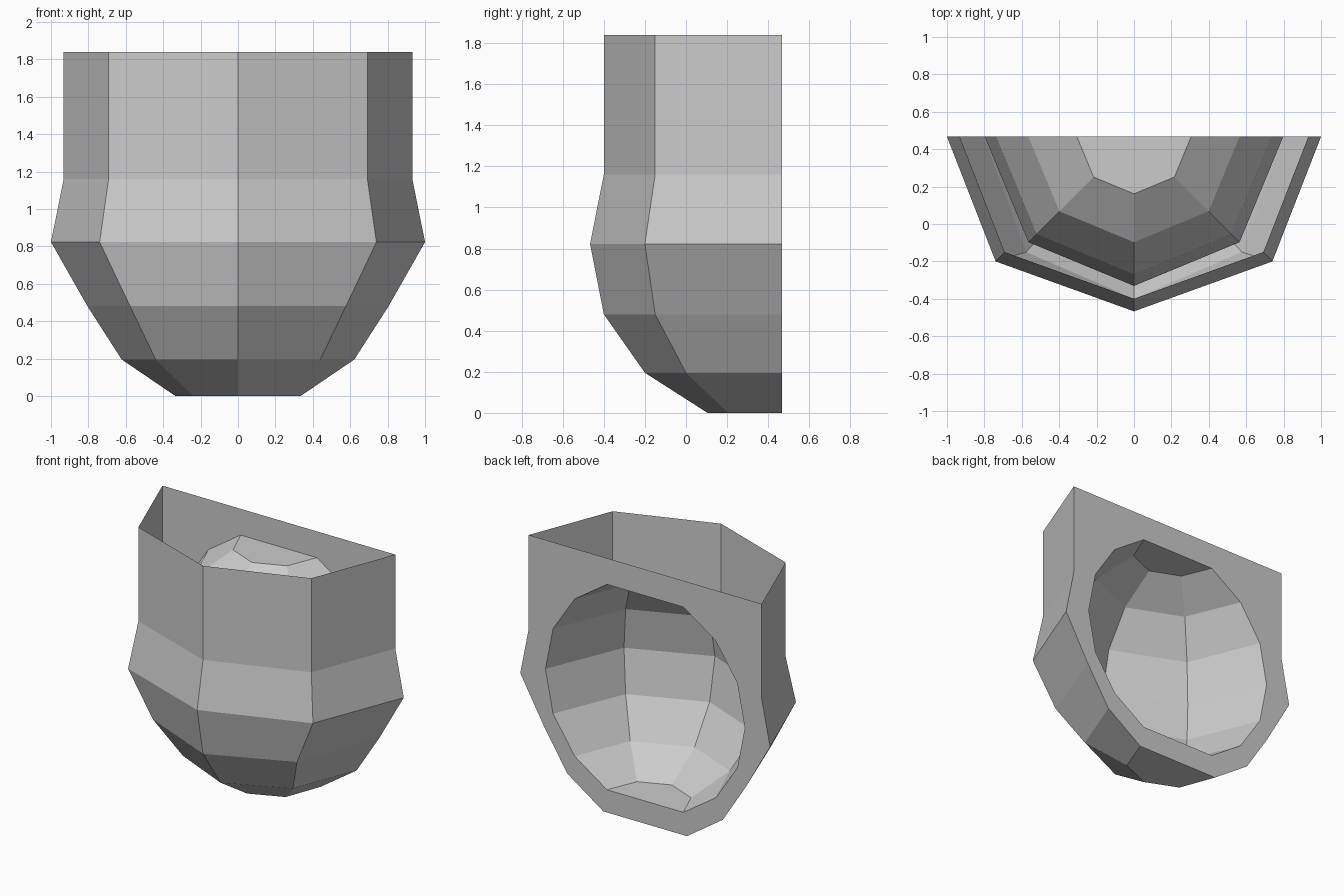
import bpy
import bmesh
from math import sin, cos, pi

cube = bpy.data.objects.get("Cube")
if cube:
    bpy.data.objects.remove(cube)

BACK = 0.467
grey = bpy.data.materials.new("plain grey")
grey.use_nodes = True
colour = (0.6, 0.6, 0.6, 1)
grey.diffuse_color = colour
grey.node_tree.nodes["Principled BSDF"].inputs["Base Color"].default_value = colour

bm = bmesh.new()


def half_ring(z, side, corner_x, corner_y, front_y):
    """Five points from the right back edge round the front to the left one."""
    points = [(-side, BACK), (-corner_x, corner_y), (0, front_y),
              (corner_x, corner_y), (side, BACK)]
    return [bm.verts.new((x, y, z)) for x, y in points]


def skin(rings):
    for lower, upper in zip(rings, rings[1:]):
        for i in range(4):
            bm.faces.new((lower[i], lower[i + 1], upper[i + 1], upper[i]))


def back_outline(rings):
    """Edges of the closed loop that the rings leave on the back plane."""
    loop = [r[0] for r in rings] + [r[-1] for r in reversed(rings)]
    pairs = zip(loop, loop[1:] + loop[:1])
    return [bm.edges.get(p) or bm.edges.new(p) for p in pairs]


# Outer bowl: height, side x, corner x, corner y, front y
bowl = [half_ring(*row) for row in (
    (0.0, 0.335, 0.237, 0.205, 0.105),
    (0.195, 0.622, 0.44, 0.0, -0.2),
    (0.48, 0.805, 0.577, -0.15, -0.4),
    (0.823, 1.0, 0.74, -0.2, -0.467),
    (1.16, 0.932, 0.692, -0.15, -0.4),
    (1.84, 0.932, 0.692, -0.15, -0.4))]
skin(bowl)
bm.faces.new(bowl[0])

# Round niche: half of an eight-sided sphere with flat caps
niche = []
for k in range(7, 0, -1):
    r = 0.798 * sin(k * pi / 8)
    d = r * cos(pi / 4)
    niche.append(half_ring(0.907 + 0.804 * cos(k * pi / 8), r, d, BACK - d, BACK - r))
skin(niche)
bm.faces.new(niche[0])
bm.faces.new(niche[-1])

# Flat back wall around the niche opening; the top of the bowl stays open
bmesh.ops.triangle_fill(bm, edges=back_outline(bowl) + back_outline(niche),
                        use_beauty=True, normal=(0, 1, 0))
bmesh.ops.recalc_face_normals(bm, faces=bm.faces)
wall = next(f for f in bm.faces if all(v.co.y > BACK - 0.001 for v in f.verts))
if wall.normal.y < 0:
    bmesh.ops.reverse_faces(bm, faces=bm.faces)

mesh = bpy.data.meshes.new("niche_bucket")
bm.to_mesh(mesh)
bm.free()
mesh.materials.append(grey)
bucket = bpy.data.objects.new("niche_bucket", mesh)
bpy.context.collection.objects.link(bucket)
